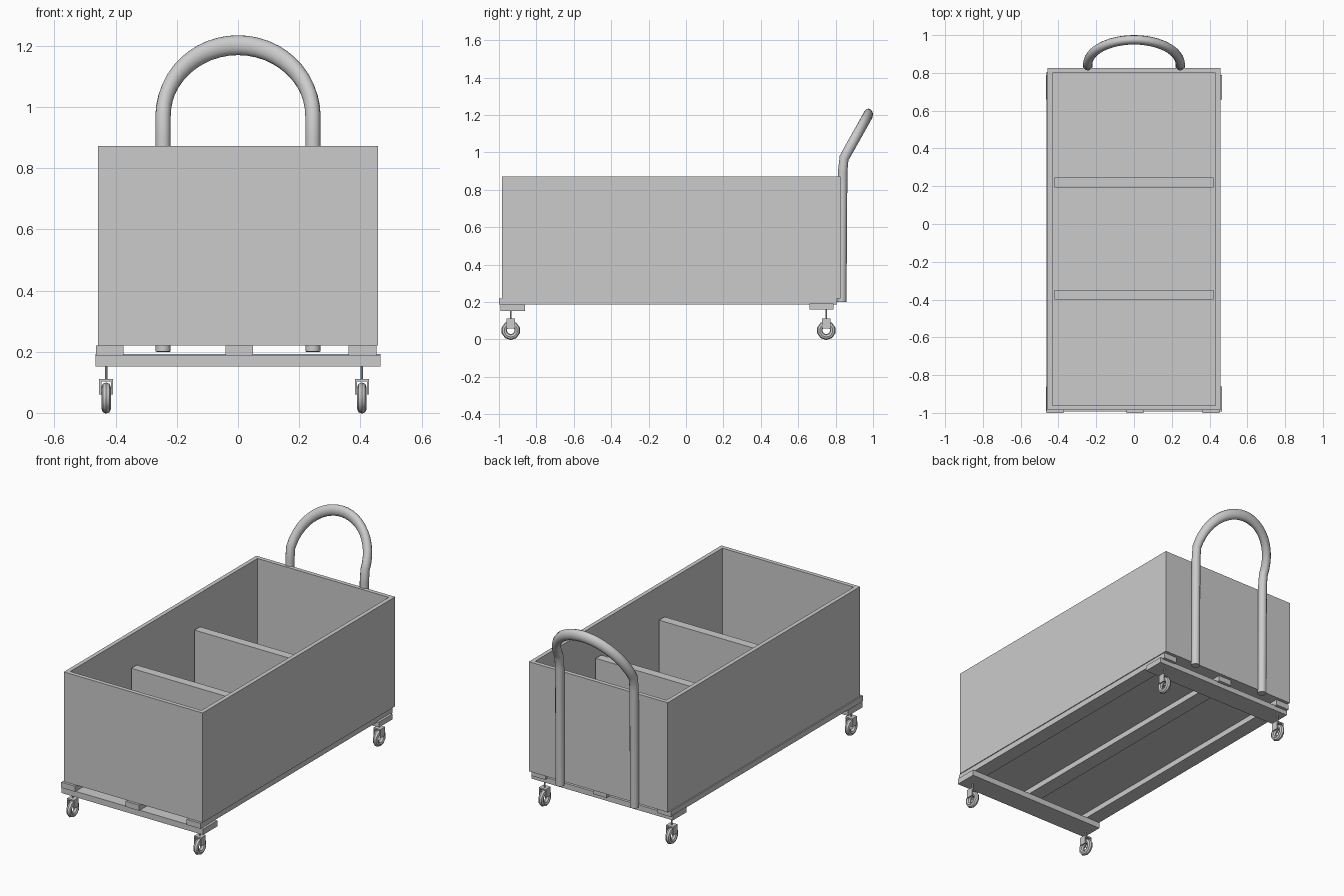
import bpy, bmesh
from math import sin, cos, pi, radians
from mathutils import Matrix, Vector

if "Cube" in bpy.data.objects:
    bpy.data.objects.remove(bpy.data.objects["Cube"])


def finish(name, bm):
    mesh = bpy.data.meshes.new(name)
    bmesh.ops.recalc_face_normals(bm, faces=bm.faces)
    bm.to_mesh(mesh)
    bm.free()
    ob = bpy.data.objects.new(name, mesh)
    bpy.context.collection.objects.link(ob)
    return ob


def add_box(bm, lo, hi):
    lo, hi = Vector(lo), Vector(hi)
    m = Matrix.Translation((lo + hi) / 2) @ Matrix.Diagonal((*(hi - lo), 1))
    return bmesh.ops.create_cube(bm, size=1, matrix=m)


def box(name, lo, hi):
    bm = bmesh.new()
    add_box(bm, lo, hi)
    return finish(name, bm)


def smooth(ob, angle=35):
    bpy.ops.object.select_all(action='DESELECT')
    ob.select_set(True)
    bpy.context.view_layer.objects.active = ob
    bpy.ops.object.shade_smooth_by_angle(angle=radians(angle))


# open bin: inset the top face and sink it to leave walls and a floor
bm = bmesh.new()
add_box(bm, (-0.457, -0.985, 0.22), (0.457, 0.825, 0.872))
top = max(bm.faces, key=lambda f: f.calc_center_median().z)
bmesh.ops.inset_region(bm, faces=[top], thickness=0.035)
sunk = bmesh.ops.extrude_discrete_faces(bm, faces=[top])["faces"][0]
bmesh.ops.translate(bm, verts=sunk.verts[:], vec=(0, 0, -0.617))
finish("bin", bm)

# dividers, lower than the rim
for i, y in enumerate((-0.375, 0.22)):
    box(f"divider_{i}", (-0.422, y - 0.026, 0.255), (0.422, y + 0.026, 0.68))

# long runners and cross boards of the base
for i, x in enumerate((-0.419, 0.004, 0.407)):
    box(f"runner_{i}", (x - 0.045, -1.0, 0.187), (x + 0.045, 0.806, 0.22))
box("front_cross_board", (-0.466, -0.993, 0.152), (0.466, -0.86, 0.187))
box("rear_cross_board", (-0.466, 0.66, 0.16), (0.466, 0.788, 0.192))


# swivel casters: ring wheel, fork and stem
def caster(name, x, y):
    bm = bmesh.new()
    R, r, nu, nv = 0.0355, 0.0155, 10, 8
    grid = []
    for i in range(nu):
        a = 2 * pi * (i + 0.5) / nu
        ring = []
        for j in range(nv):
            b = 2 * pi * j / nv
            d = R + r * cos(b)
            ring.append(bm.verts.new((x + r * sin(b), y + d * cos(a), 0.0485 + d * sin(a))))
        grid.append(ring)
    for i in range(nu):
        for j in range(nv):
            k, l = (i + 1) % nu, (j + 1) % nv
            bm.faces.new((grid[i][j], grid[k][j], grid[k][l], grid[i][l]))
    smooth(finish(name + "_wheel", bm), 40)

    bm = bmesh.new()
    for s in (-1, 1):
        add_box(bm, (x + s * 0.0195 - 0.0035, y - 0.022, 0.06),
                (x + s * 0.0195 + 0.0035, y + 0.022, 0.111))
    add_box(bm, (x - 0.023, y - 0.022, 0.103), (x + 0.023, y + 0.022, 0.111))
    bmesh.ops.create_cone(bm, cap_ends=True, segments=10, radius1=0.0045, radius2=0.0045,
                          depth=0.06, matrix=Matrix.Translation((x, y, 0.138)))
    finish(name + "_fork", bm)


for side, x in (("left", -0.431), ("right", 0.405)):
    caster("front_" + side, x, -0.937)
    caster("rear_" + side, x, 0.75)

# push handle: swept tube, leaning back at the arch, stretched in height
STRETCH = 1.3
pts = [(0.245, 0.833, 0.2), (0.245, 0.838, 0.9)]
for i in range(25):
    t = pi * i / 24
    pts.append((0.245 * cos(t), 0.845 + 0.13 * sin(t), 0.97 + 0.232 * sin(t)))
pts += [(-p[0], p[1], p[2]) for p in (pts[1], pts[0])]
curve = bpy.data.curves.new("push_handle", 'CURVE')
curve.dimensions = '3D'
curve.bevel_depth = 0.025
curve.bevel_resolution = 4
curve.use_fill_caps = True
spline = curve.splines.new('POLY')
spline.points.add(len(pts) - 1)
for sp, p in zip(spline.points, pts):
    sp.co = (p[0], p[1], p[2] / STRETCH, 1)
handle = bpy.data.objects.new("push_handle", curve)
handle.scale.z = STRETCH
bpy.context.collection.objects.link(handle)
bpy.ops.object.select_all(action='DESELECT')
handle.select_set(True)
bpy.context.view_layer.objects.active = handle
bpy.ops.object.convert(target='MESH')
smooth(bpy.context.view_layer.objects.active)
